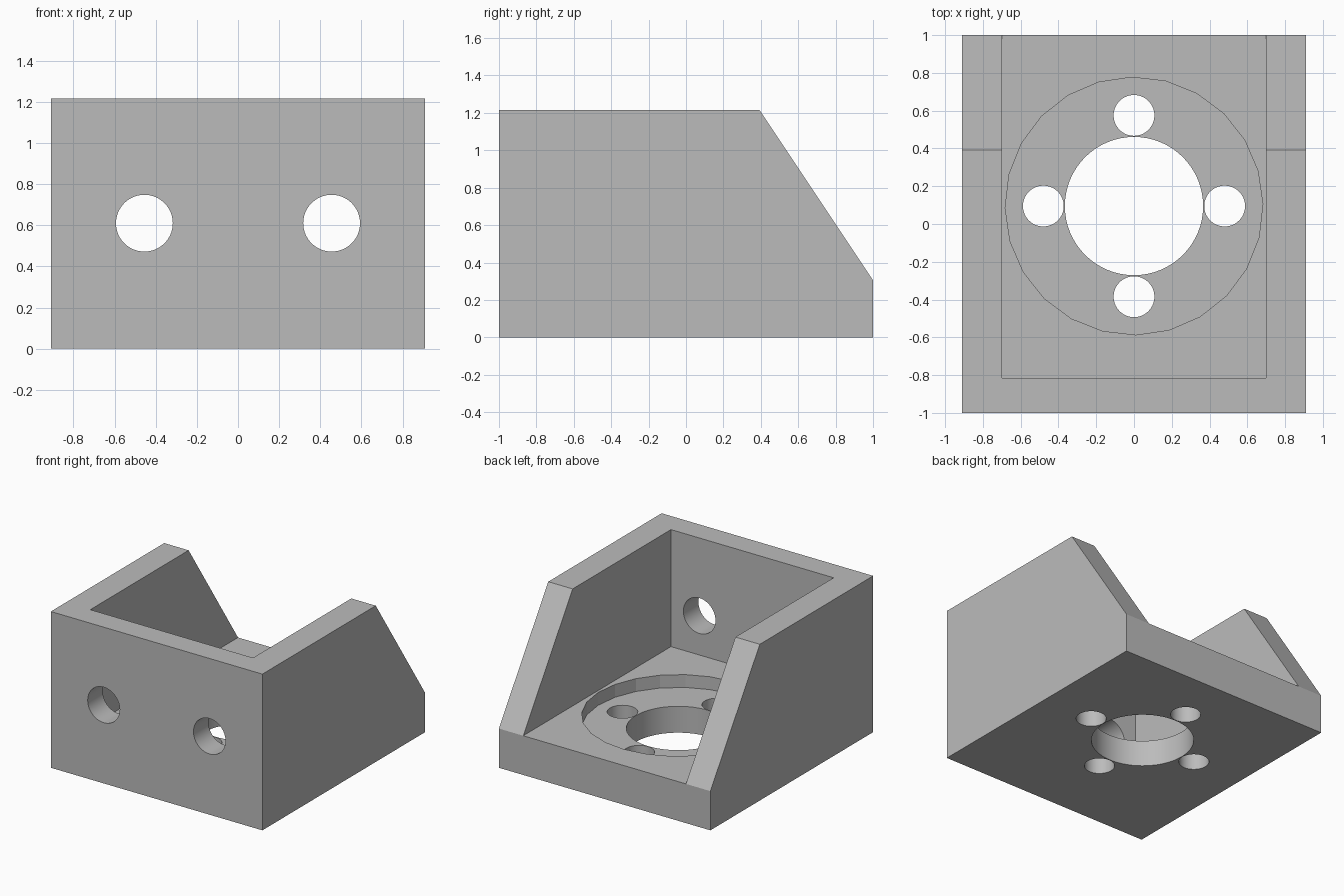
import bpy, bmesh, math

cube = bpy.data.objects.get("Cube")
if cube:
    bpy.data.objects.remove(cube, do_unlink=True)

HALF_W, WALL_X, FRONT_IN = 0.91, 0.70, -0.815
HEIGHT, FLOOR, RECESS_Z = 1.215, 0.305, 0.205
CENTRE_Y = 0.095

grey = bpy.data.materials.new("Plain grey")
grey.use_nodes = True
colour = (0.5, 0.5, 0.5, 1)
grey.diffuse_color = colour
grey.node_tree.nodes["Principled BSDF"].inputs["Base Color"].default_value = colour


def add_object(name, bm):
    bmesh.ops.recalc_face_normals(bm, faces=bm.faces)
    mesh = bpy.data.meshes.new(name)
    bm.to_mesh(mesh)
    bm.free()
    mesh.materials.append(grey)
    obj = bpy.data.objects.new(name, mesh)
    bpy.context.collection.objects.link(obj)
    return obj


def extrude_profile(name, profile, half_width):
    """Sweep a (y, z) side profile across x."""
    bm = bmesh.new()
    face = bm.faces.new([bm.verts.new((-half_width, y, z)) for y, z in profile])
    new = bmesh.ops.extrude_face_region(bm, geom=[face])["geom"]
    verts = [v for v in new if isinstance(v, bmesh.types.BMVert)]
    bmesh.ops.translate(bm, verts=verts, vec=(2 * half_width, 0, 0))
    return add_object(name, bm)


def cylinder(name, radius, depth, location, sides=64, rotation=(0, 0, 0)):
    bm = bmesh.new()
    bmesh.ops.create_cone(bm, cap_ends=True, segments=sides,
                          radius1=radius, radius2=radius, depth=depth)
    obj = add_object(name, bm)
    obj.location = location
    obj.rotation_euler = rotation
    return obj


# Bracket block with sloped back
bracket = extrude_profile("mounting_bracket", [
    (-1, 0), (1, 0), (1, FLOOR), (0.393, HEIGHT), (-1, HEIGHT)], HALF_W)

# Open cavity between the side walls
cutters = [extrude_profile("cavity_cutter", [
    (FRONT_IN, FLOOR), (1.2, FLOOR), (1.2, 1.5), (FRONT_IN, 1.5)], WALL_X)]

# Round recess and central bore in the floor
cutters.append(cylinder("recess_cutter", 0.682, 0.4,
                        (0, CENTRE_Y, RECESS_Z + 0.2), 24, (0, 0, 0.015)))
cutters.append(cylinder("bore_cutter", 0.366, 1, (0, CENTRE_Y, 0)))

# Four screw holes around the bore
for i in range(4):
    a = i * math.pi / 2
    cutters.append(cylinder("floor_hole_cutter", 0.108, 1,
                            (0.48 * math.cos(a), CENTRE_Y + 0.48 * math.sin(a), 0)))

# Two holes through the front wall
for side in (-1, 1):
    cutters.append(cylinder("wall_hole_cutter", 0.138, 0.6,
                            (side * 0.455, -1, 0.61), 64, (math.pi / 2, 0, 0)))

# Apply all cuts
bpy.ops.object.select_all(action='DESELECT')
bpy.context.view_layer.objects.active = bracket
bracket.select_set(True)
for cutter in cutters:
    cutter.hide_render = True
    mod = bracket.modifiers.new("cut", 'BOOLEAN')
    mod.operation = 'DIFFERENCE'
    mod.solver = 'EXACT'
    mod.object = cutter
    bpy.ops.object.modifier_apply(modifier=mod.name)
for cutter in cutters:
    bpy.data.objects.remove(cutter, do_unlink=True)

# Smooth bores, crisp facets elsewhere
bpy.ops.object.shade_smooth_by_angle(angle=math.radians(10))
